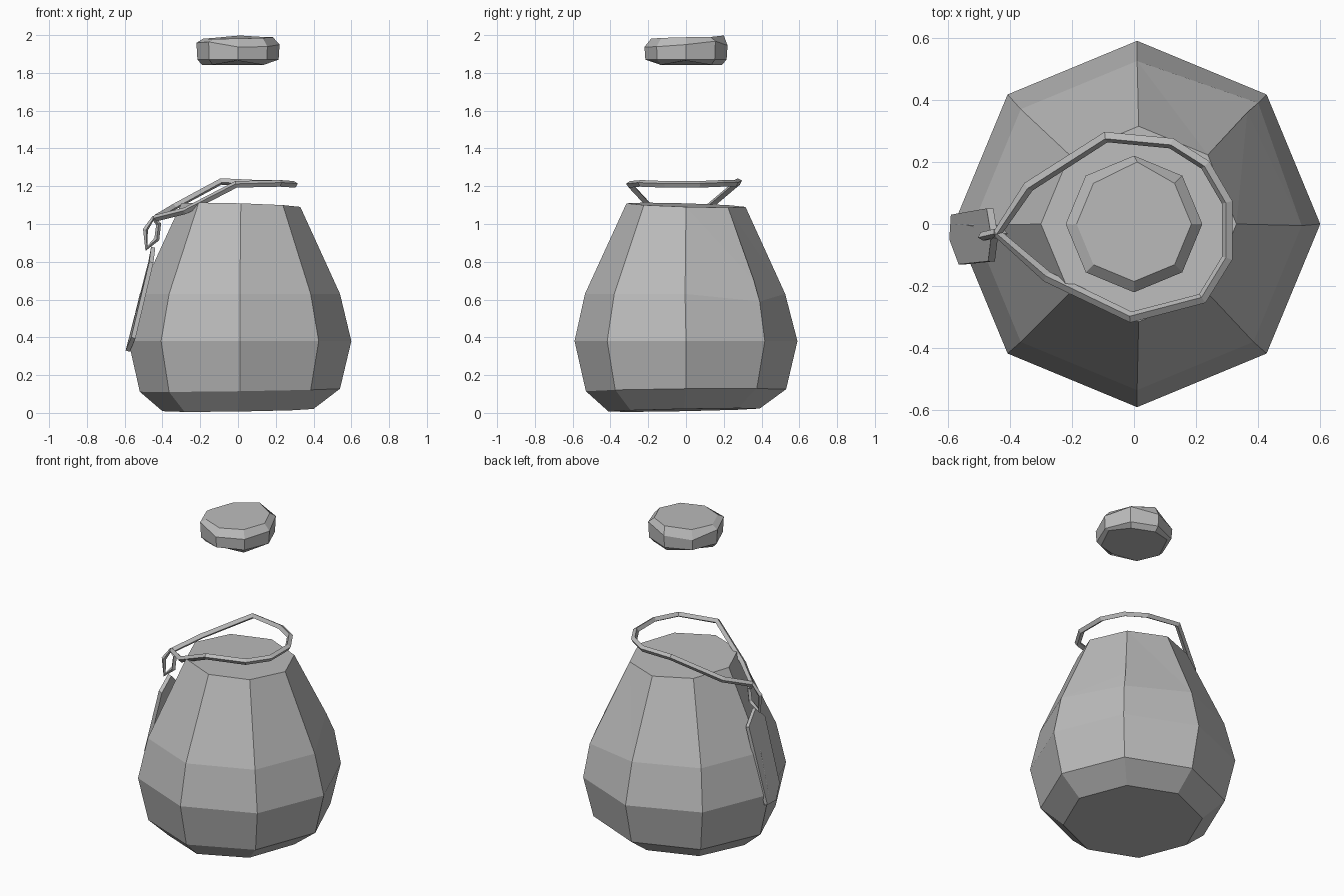
import bpy, bmesh, math
from mathutils import Vector

cube = bpy.data.objects.get("Cube")
if cube:
    bpy.data.objects.remove(cube, do_unlink=True)

grey = bpy.data.materials.new("plain_grey")
grey.use_nodes = True
tone = (0.5, 0.5, 0.5, 1)
grey.diffuse_color = tone
grey.node_tree.nodes["Principled BSDF"].inputs["Base Color"].default_value = tone


def finish(name, bm):
    bmesh.ops.recalc_face_normals(bm, faces=bm.faces)
    mesh = bpy.data.meshes.new(name)
    bm.to_mesh(mesh)
    bm.free()
    mesh.materials.append(grey)
    obj = bpy.data.objects.new(name, mesh)
    bpy.context.collection.objects.link(obj)
    return obj


def loft(rings, sides=8):
    """Rings are (radius, height, centre x, centre y, tilt x, tilt y)."""
    bm = bmesh.new()
    loops = []
    for r, z, cx, cy, tx, ty in rings:
        loop = []
        for i in range(sides):
            a = math.tau * i / sides
            x, y = r * math.cos(a), r * math.sin(a)
            loop.append(bm.verts.new((cx + x, cy + y, z + tx * x + ty * y)))
        loops.append(loop)
    for low, high in zip(loops, loops[1:]):
        for i in range(sides):
            j = (i + 1) % sides
            bm.faces.new((low[i], low[j], high[j], high[i]))
    bm.faces.new(loops[0][::-1])
    bm.faces.new(loops[-1])
    return bm, loops


# Faceted pot body
bm, loops = loft([
    (0.40, 0.015, 0, -0.01, 0.015, 0.02),
    (0.53, 0.12, 0.01, 0, 0.015, 0.01),
    (0.59, 0.38, 0.01, 0, 0, 0),
    (0.53, 0.63, 0.01, -0.005, 0, 0),
    (0.315, 1.10, 0.015, 0, -0.03, -0.03),
])
# Chip in the back left corner
corner, rim = loops[3][1], loops[4][1]
corner.co = (0.40, 0.39, 0.59)
edge = bm.edges.get((corner, rim))
edge, notch = bmesh.utils.edge_split(edge, corner, 0.1)
upper_edge = bm.edges.get((notch, rim))
_, lip = bmesh.utils.edge_split(upper_edge, notch, 0.1)
notch.co = (0.37, 0.31, 0.65)
lip.co = (0.365, 0.36, 0.70)
bmesh.ops.triangulate(bm, faces=list(notch.link_faces))
finish("pot_body", bm)

# Floating stone lid
bm, loops = loft([
    (0.19, 1.85, 0, 0, 0, 0),
    (0.215, 1.87, 0, 0, 0, 0),
    (0.22, 1.95, 0, 0, 0, 0),
    (0.185, 1.985, 0, 0, 0.02, 0.02),
])
for i in range(8):
    loops[0][i].co.z += 0.015 * math.cos(2.1 * i)
    loops[2][i].co.z += 0.018 * math.sin(1.7 * i)
loops[3][2].co = (0.01, 0.20, 1.998)
finish("lid", bm)


def rope(name, points, radius):
    """Square section rope around a closed path."""
    curve = bpy.data.curves.new(name, "CURVE")
    curve.dimensions = "3D"
    curve.bevel_depth = radius
    curve.bevel_resolution = 0
    spline = curve.splines.new("POLY")
    spline.points.add(len(points) - 1)
    for p, co in zip(spline.points, points):
        p.co = (*co, 1)
    spline.use_cyclic_u = True
    spline.use_smooth = False
    curve.materials.append(grey)
    obj = bpy.data.objects.new(name, curve)
    bpy.context.collection.objects.link(obj)


# Neck cord
rope("neck_cord", [
    (-0.44, -0.03, 1.03), (-0.34, 0.12, 1.09), (-0.09, 0.28, 1.225),
    (0.12, 0.26, 1.215), (0.23, 0.19, 1.215), (0.30, 0.07, 1.21),
    (0.30, -0.11, 1.21), (0.22, -0.24, 1.215), (-0.01, -0.30, 1.21),
    (-0.28, -0.17, 1.07),
], 0.018)

# Small hanging loop
rope("hanging_loop", [
    (-0.45, -0.03, 1.03), (-0.49, -0.04, 0.97), (-0.485, -0.04, 0.87),
    (-0.43, -0.03, 0.92), (-0.42, -0.03, 1.0),
], 0.014)

# Tag leaning on the side of the pot
bm = bmesh.new()
outline = [(-0.46, -0.04, 0.88), (-0.47, -0.12, 0.80), (-0.565, -0.13, 0.40),
           (-0.595, -0.05, 0.33), (-0.59, 0.03, 0.33), (-0.475, 0.05, 0.80)]
thick = Vector((0.022, 0, -0.006))
outer = [bm.verts.new(p) for p in outline]
inner = [bm.verts.new(Vector(p) + thick) for p in outline]
bm.faces.new(outer)
bm.faces.new(inner[::-1])
for i in range(len(outer)):
    j = (i + 1) % len(outer)
    bm.faces.new((outer[i], inner[i], inner[j], outer[j]))
finish("tag", bm)
